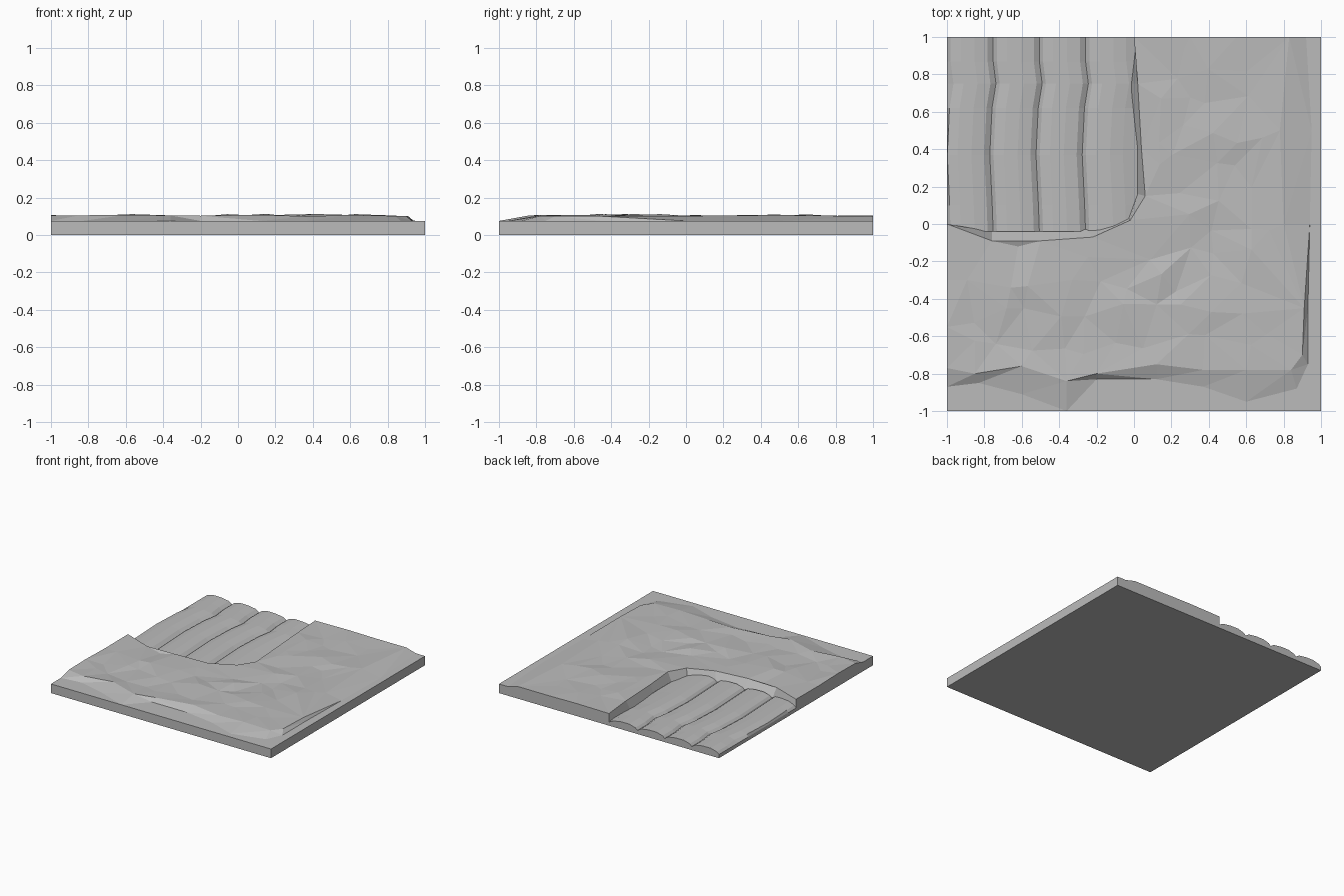
import bpy, bmesh, random
from mathutils import Vector
from mathutils.geometry import delaunay_2d_cdt

random.seed(7)
SLAB = 0.075

cube = bpy.data.objects.get("Cube")
if cube:
    bpy.data.objects.remove(cube, do_unlink=True)

stone = bpy.data.materials.new("plain_grey")
stone.use_nodes = True
grey = (0.5, 0.5, 0.5, 1)
stone.diffuse_color = grey
stone.node_tree.nodes["Principled BSDF"].inputs["Base Color"].default_value = grey


def finish(bm, name):
    mesh = bpy.data.meshes.new(name)
    bm.to_mesh(mesh)
    bm.free()
    mesh.materials.append(stone)
    obj = bpy.data.objects.new(name, mesh)
    bpy.context.collection.objects.link(obj)
    return obj


def skirt(bm):
    """Extrude the open border and return the new vertices."""
    border = [e for e in bm.edges if e.is_boundary]
    out = bmesh.ops.extrude_edge_only(bm, edges=border)
    return [g for g in out["geom"] if isinstance(g, bmesh.types.BMVert)]


# Bank around the sunken field: top edge, and matching foot of the bank
rim = [(-1, 0), (-.76, -.09), (-.5, -.09), (-.22, -.07), (-.02, .02),
       (.06, .15), (.04, .4), (.02, .75), (0, 1)]
bank_foot = [(-1, 0), (-.76, -.04), (-.5, -.04), (-.25, -.03), (-.03, .03),
             (.02, .16), (.02, .4), (-.02, .75), (0, 1)]

# Foot and crest of the slope along the front and left edges of the tile
slope_foot = [(-1, -.87), (-.83, -.85), (-.6, -.91), (-.36, -1), (-.2, -.83),
              (.12, -.83), (.37, -.87), (.6, -.95), (.87, -.88), (.93, -.75),
              (.93, -.45), (.94, 0), (.95, .5), (.92, 1)]
slope_crest = [(-1, -.77), (-.85, -.8), (-.6, -.76), (-.36, -.84), (-.2, -.8),
               (.12, -.75), (.37, -.78), (.6, -.78), (.84, -.78), (.9, -.7),
               (.91, -.45), (.8, 0), (.78, .5), (.83, 1)]

# Outline of the raised land
outline = rim + [(.3, 1), (.55, 1), slope_crest[-1], slope_foot[-1],
                 (1, 1), (1, -1), slope_foot[3], (-1, -1),
                 slope_foot[0], slope_crest[0], (-1, -.55), (-1, -.3)]

points, heights, edges = [], [], []


def add_line(line, height, closed=False):
    start = len(points)
    for p in line:
        points.append(Vector(p))
        heights.append(height(p))
    n = len(line)
    edges.extend((start + i, start + (i + 1) % n) for i in range(n if closed else n - 1))


def crest_height(p):
    return .103 + random.uniform(-.004, .005)


def outline_height(p):
    on_slab = p in slope_foot or (abs(p[0]) == 1 and abs(p[1]) == 1)
    return SLAB if on_slab else crest_height(p)


add_line(outline, outline_height, closed=True)
add_line(slope_foot, lambda p: SLAB)
add_line(slope_crest, crest_height)

# Scattered hummocks on the land
steps = 11
for i in range(steps):
    for j in range(steps):
        x = -.86 + i * .16 + random.uniform(-.055, .055)
        y = -.64 + j * .16 + random.uniform(-.055, .055)
        in_field = x < .13 and y > -.17
        if not in_field and x < .73 and y < .94:
            points.append(Vector((x, y)))
            heights.append(random.uniform(.092, .114))

# Dip just behind the bank
points.append(Vector((-.62, -.12)))
heights.append(.09)

flat, _, tris, origin, _, _ = delaunay_2d_cdt(points, edges, [], 1, 1e-4)
bm = bmesh.new()
verts = [bm.verts.new((p.x, p.y, heights[min(o)] if o else SLAB))
         for p, o in zip(flat, origin)]
for t in tris:
    bm.faces.new([verts[k] for k in t])
for v in [v for v in bm.verts if not v.link_faces]:
    bm.verts.remove(v)

# Slab sides, and the sloping bank towards the field
for v in skirt(bm):
    v.co.z = 0
    for top, foot in list(zip(rim, bank_foot))[1:-1]:
        if (v.co.xy - Vector(top)).length < .001:
            v.co = (foot[0], foot[1], .035)
bmesh.ops.recalc_face_normals(bm, faces=bm.faces)
bm.faces.new([bm.verts.new(c) for c in ((-1, -1, 0), (-1, 1, 0), (1, 1, 0), (1, -1, 0))])
finish(bm, "raised_land")

# Ploughed field: four rounded ridges with slightly wandering furrows
ridge = [(0, .03), (.08, .047), (.3, .062), (.6, .061), (.88, .05)]
rows = [(-.04, 0), (.1, -.005), (.37, -.018), (.62, -.006), (.75, .015), (.87, 0), (1, 0)]
bm = bmesh.new()
grid = []
for y, drift in rows:
    line = []
    for k in range(4):
        for t, z in ridge:
            x = -1 + (k + t) * .247
            if x > -1:
                x += drift
            line.append(bm.verts.new((x, y, z)))
    line.append(bm.verts.new((.025 if y < 1 else 0, y, .03)))
    grid.append(line)
for a, b in zip(grid, grid[1:]):
    for i in range(len(a) - 1):
        bm.faces.new((a[i], a[i + 1], b[i + 1], b[i]))
for v in skirt(bm):
    v.co.z = 0
bmesh.ops.recalc_face_normals(bm, faces=bm.faces)
finish(bm, "ploughed_field")
